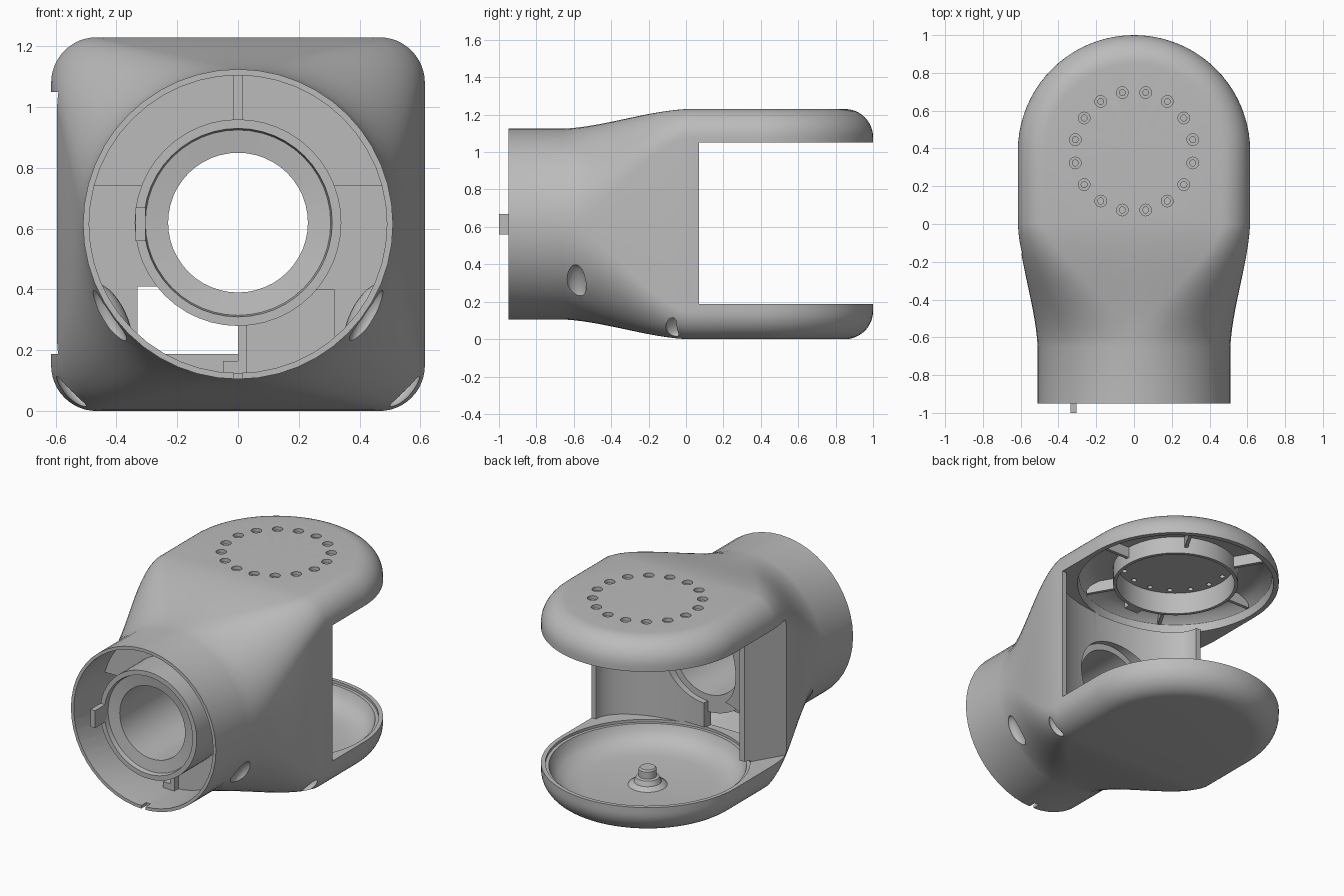
import bpy, bmesh, math
from mathutils import Vector, Matrix

cube = bpy.data.objects.get("Cube")
if cube:
    bpy.data.objects.remove(cube, do_unlink=True)

grey = bpy.data.materials.new("plain_grey")
grey.use_nodes = True
COLOUR = (0.5, 0.5, 0.5, 1)
grey.diffuse_color = COLOUR
grey.node_tree.nodes["Principled BSDF"].inputs["Base Color"].default_value = COLOUR

MID = 0.615        # height of the neck axis
PIVOT = 0.385      # y of the fork pivot
FLOOR, CEIL = 0.187, 1.05


def finish(name, bm):
    bmesh.ops.remove_doubles(bm, verts=bm.verts, dist=1e-5)
    loose = [e for e in bm.edges if not e.link_faces]
    bmesh.ops.delete(bm, geom=loose, context='EDGES')
    bmesh.ops.recalc_face_normals(bm, faces=bm.faces)
    mesh = bpy.data.meshes.new(name)
    bm.to_mesh(mesh)
    bm.free()
    mesh.materials.append(grey)
    obj = bpy.data.objects.new(name, mesh)
    bpy.context.collection.objects.link(obj)
    return obj


def skin(name, rows, wrap_points=False):
    """Closed skin over a looped list of equal point rows."""
    bm = bmesh.new()
    grid = [[bm.verts.new(p) for p in row] for row in rows]
    count = len(grid[0])
    for i, row in enumerate(grid):
        nxt = grid[(i + 1) % len(grid)]
        for j in range(count if wrap_points else count - 1):
            k = (j + 1) % count
            bm.faces.new((row[j], row[k], nxt[k], nxt[j]))
    return finish(name, bm)


def lathe(name, profile, centre, axis='Z', n=64, squash=1):
    rows = []
    for i in range(n):
        a = math.tau * i / n
        c, s = math.cos(a), math.sin(a) * squash
        rows.append([Vector(centre) + (Vector((r * c, r * s, h)) if axis == 'Z'
                                       else Vector((r * c, h, r * s))) for r, h in profile])
    return skin(name, rows, True)


def rod(name, r, a, b, centre, axis='Z', n=64, squash=1):
    return lathe(name, [(0, a), (r, a), (r, b), (0, b)], centre, axis, n, squash)


def tube(name, inner, outer, a, b, centre, axis='Z'):
    return lathe(name, [(inner, a), (outer, a), (outer, b), (inner, b)], centre, axis)


def box(name, x, y, z, turn=None):
    bm = bmesh.new()
    bmesh.ops.create_cube(bm, size=1)
    for v in bm.verts:
        v.co = [lo + (hi - lo) * (c + 0.5) for c, (lo, hi) in zip(v.co, (x, y, z))]
    if turn is not None:
        bmesh.ops.transform(bm, matrix=turn, verts=bm.verts)
    return finish(name, bm)


def egg(name, centre, size, tilt):
    bm = bmesh.new()
    bmesh.ops.create_uvsphere(bm, u_segments=24, v_segments=16, radius=1)
    m = Matrix.Translation(centre) @ Matrix.Rotation(tilt, 4, 'Y') @ Matrix.Diagonal((*size, 1))
    bmesh.ops.transform(bm, matrix=m, verts=bm.verts)
    return finish(name, bm)


def cut(target, *cutters):
    bpy.context.view_layer.objects.active = target
    for c in cutters:
        mod = target.modifiers.new("cut", 'BOOLEAN')
        mod.operation, mod.solver, mod.object = 'DIFFERENCE', 'EXACT', c
        bpy.ops.object.modifier_apply(modifier=mod.name)
        bpy.data.objects.remove(c, do_unlink=True)


def half_section(y, t):
    """Half of the rounded-square section: (distance from middle, z)."""
    s = min(max((y + 0.65) / 0.65, 0), 1)
    s = 0.35 * s + 0.65 * s * s * (3 - 2 * s)
    h, r = 0.51 + 0.105 * s - t, 0.51 - 0.36 * s - t
    pts = [(0, -h)]
    for sign, start in ((-1, -90), (1, 0)):
        for i in range(13):
            a = math.radians(start + 90 * i / 12)
            pts.append((h - r + r * math.cos(a), sign * (h - r) + r * math.sin(a)))
    return [(u, z + MID) for u, z in pts + [(0, h)]]


def hull(name, ys, t=0, fan=0):
    """Loft along y, optionally swept round the pivot to a domed end."""
    rows = [[(u, y, z) for u, z in half_section(y, t)] for y in ys]
    for i in range(1, fan):
        a = math.pi * i / fan
        rows.append([(u * math.cos(a), PIVOT + u * math.sin(a), z)
                     for u, z in half_section(PIVOT, t)])
    rows += [[(-u, y, z) for u, z in half_section(y, t)] for y in reversed(ys)]
    return skin(name, rows)


loft = [-0.65 + 0.05 * i for i in range(14)]
axis_y = (0, 0, MID + 0.005)
pivot = (0, PIVOT, 0)

# Main shell: round neck, widening into a fork
shell = hull("joint_housing", [-0.95] + loft + [PIVOT], fan=40)
pockets = [((0.425, -0.585, 0.30), (0.04, 0.055, 0.11), 0.44),
           ((0.545, -0.055, 0.075), (0.03, 0.055, 0.075), 0.70)]
sides = [(Vector((c[0] * m, c[1], c[2])), Vector(size), tilt * m)
         for c, size, tilt in pockets for m in (1, -1)]
cavity = hull("neck_cavity", [-1.0] + [y for y in loft if y < -0.26] + [-0.25], t=0.02)
plug = Vector((0.02, 0.02, 0.02))
cut(cavity, *[egg("plug", c, s + plug, a) for c, s, a in sides[:2]])

# Slanted clearance on the right side, leaving a post beside the curved wall
slant = Matrix.Translation((-0.575, -0.125, 0)) @ Matrix.Rotation(-0.537, 4, 'Z')
cut(shell, cavity,
    box("fork_gap", (-1, 1), (0.07, 1.2), (FLOOR, CEIL)),
    rod("curved_wall", 0.505, FLOOR, CEIL, (0.08, 0.07, 0), n=96, squash=0.5),
    box("side_clearance", (-0.5, 0), (-0.2, 0.4), (FLOOR, CEIL), slant),
    rod("bore", 0.27, -0.3, 0, axis_y, 'Y'),
    box("cable_opening", (-0.33, 0), (-0.3, 0.1), (FLOOR, 0.41)),
    box("neck_notch", (-0.015, 0.015), (-1, -0.9), (0.08, 0.16)),
    lathe("dish", [(0, 0.05), (0.38, 0.05), (0.46, 0.062), (0.52, 0.09), (0.555, 0.13),
                   (0.57, 0.17), (0.59, 0.17), (0.59, 0.195), (0, 0.195)], pivot),
    lathe("upper_hollow", [(0, 1.045), (0.585, 1.045), (0.575, 1.1), (0.535, 1.14),
                           (0.48, 1.16), (0, 1.16)], pivot),
    rod("disc_recess", 0.36, 1.1, 1.19, pivot),
    *[egg("pocket", c, s, a) for c, s, a in sides])

# Ring of counterbored screw holes through the upper fork arm
for i in range(16):
    a = math.tau * (i + 0.5) / 16
    cut(shell, lathe("screw_hole", [(0, 1), (0.016, 1), (0.016, 1.208), (0.031, 1.208),
                                    (0.031, 1.3), (0, 1.3)],
                     (0.317 * math.cos(a), PIVOT + 0.317 * math.sin(a), 0), n=16))

# Bearing ring and stiffening ribs under the upper arm
tube("bearing_ring", 0.352, 0.372, CEIL, 1.195, pivot)
box("ring_tab", (-0.05, 0.05), (-0.03, 0.02), (CEIL, 1.09))
for i in range(6):
    turn = Matrix.Translation(pivot) @ Matrix.Rotation(math.tau * i / 6, 4, 'Z')
    box("upper_rib", (0.365, 0.56), (-0.01, 0.01), (1.09, 1.17), turn)

# Pivot pin in the lower dish
lathe("pivot_pin", [(0, 0.04), (0.12, 0.04), (0.11, 0.055), (0.08, 0.07), (0.068, 0.1),
                    (0.052, 0.105), (0.052, 0.15), (0.044, 0.16), (0, 0.16)], pivot, n=40)

# Stepped inner sleeve running through the neck
lathe("inner_sleeve", [(0.34, -0.9), (0.34, -0.22), (0.23, -0.22), (0.23, -0.86),
                       (0.305, -0.87), (0.31, -0.9)], axis_y, 'Y', 48)

# Web sectors joining sleeve and neck
upper_web = tube("upper_web", 0.335, 0.497, -0.66, -0.6, axis_y, 'Y')
cut(upper_web, box("below", (-1, 1), (-1, 0), (0, 0.74)))
lower_web = tube("lower_web", 0.335, 0.497, -0.64, -0.58, axis_y, 'Y')
cut(lower_web,
    box("above", (-1, 1), (-1, 0), (0.40, 2)),
    box("left", (-1, 0.005), (-1, 0), (0, 2)),
    box("right", (0.32, 1), (-1, 0), (0, 2)))
box("upper_web_rib", (-0.015, 0.015), (-0.72, -0.62), (0.94, 1.12))
box("lower_web_rib", (0.0, 0.03), (-0.68, -0.58), (0.12, 0.3))
box("cable_clip", (-0.05, 0.0), (-0.68, -0.6), (0.12, 0.165))
box("locating_tab", (-0.337, -0.305), (-1.0, -0.85), (0.56, 0.67))

# Smooth shading with sharp edges kept
bpy.ops.object.select_all(action='DESELECT')
for obj in bpy.context.scene.objects:
    if obj.type == 'MESH' and grey.name in obj.data.materials:
        obj.select_set(True)
        bpy.context.view_layer.objects.active = obj
bpy.ops.object.shade_smooth_by_angle(angle=math.radians(32))
